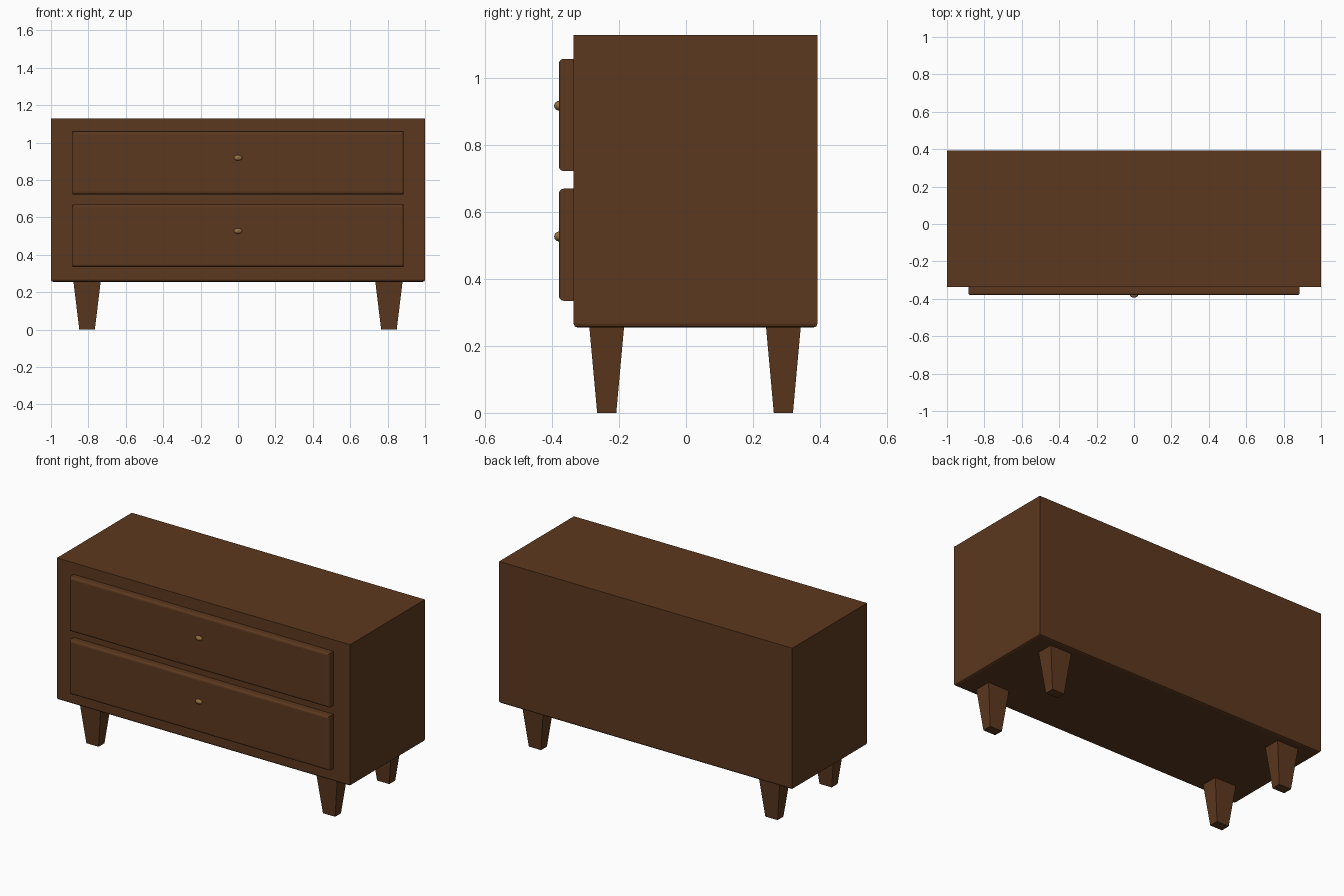
import bpy, bmesh
from mathutils import Matrix, Vector

if "Cube" in bpy.data.objects:
    bpy.data.objects.remove(bpy.data.objects["Cube"])


def material(name, color):
    m = bpy.data.materials.new(name)
    m.diffuse_color = (*color, 1)
    m.use_nodes = True
    m.node_tree.nodes["Principled BSDF"].inputs["Base Color"].default_value = m.diffuse_color
    return m


WOOD = material("dark_wood", (0.107, 0.04, 0.0134))
BRASS = material("brass", (0.30, 0.155, 0.05))


def finish(name, bm, mat):
    bmesh.ops.recalc_face_normals(bm, faces=bm.faces)
    me = bpy.data.meshes.new(name)
    bm.to_mesh(me)
    bm.free()
    me.materials.append(mat)
    ob = bpy.data.objects.new(name, me)
    bpy.context.collection.objects.link(ob)
    return ob


def box(lo, hi):
    lo, hi = Vector(lo), Vector(hi)
    bm = bmesh.new()
    bmesh.ops.create_cube(bm, size=1, matrix=Matrix.Translation((lo + hi) / 2)
                          @ Matrix.Diagonal((*(hi - lo), 1)))
    return bm


def bevel_where(bm, test, width, segments):
    edges = [e for e in bm.edges if all(test(v.co) for v in e.verts)]
    bmesh.ops.bevel(bm, geom=edges, offset=width, segments=segments,
                    profile=0.5, affect='EDGES')


# Cabinet body, softened along the underside
bm = box((-1, -0.336, 0.255), (1, 0.393, 1.129))
bevel_where(bm, lambda c: c.z < 0.3, 0.012, 2)
finish("cabinet_body", bm, WOOD)

# Drawer fronts with rounded front edges, and their knobs
for name, z0, z1, zk in (("lower", 0.335, 0.67, 0.527), ("upper", 0.723, 1.058, 0.918)):
    bm = box((-0.886, -0.38, z0), (0.886, -0.33, z1))
    bevel_where(bm, lambda c: c.y < -0.36, 0.014, 3)
    finish(name + "_drawer", bm, WOOD)

    bm = bmesh.new()
    bmesh.ops.create_uvsphere(bm, u_segments=20, v_segments=12, radius=1,
                              matrix=Matrix.Translation((0, -0.378, zk))
                              @ Matrix.Diagonal((0.023, 0.016, 0.015, 1)))
    for f in bm.faces:
        f.smooth = True
    finish(name + "_knob", bm, BRASS)

# Tapered square legs
for side, x in (("left", -0.807), ("right", 0.807)):
    for end, y in (("front", -0.237), ("back", 0.291)):
        bm = box((x - 0.073, y - 0.052, 0), (x + 0.073, y + 0.052, 0.258))
        for v in bm.verts:
            if v.co.z < 0.1:
                v.co.x = x + (v.co.x - x) * 0.57
                v.co.y = y + (v.co.y - y) * 0.55
        finish(f"{end}_{side}_leg", bm, WOOD)
